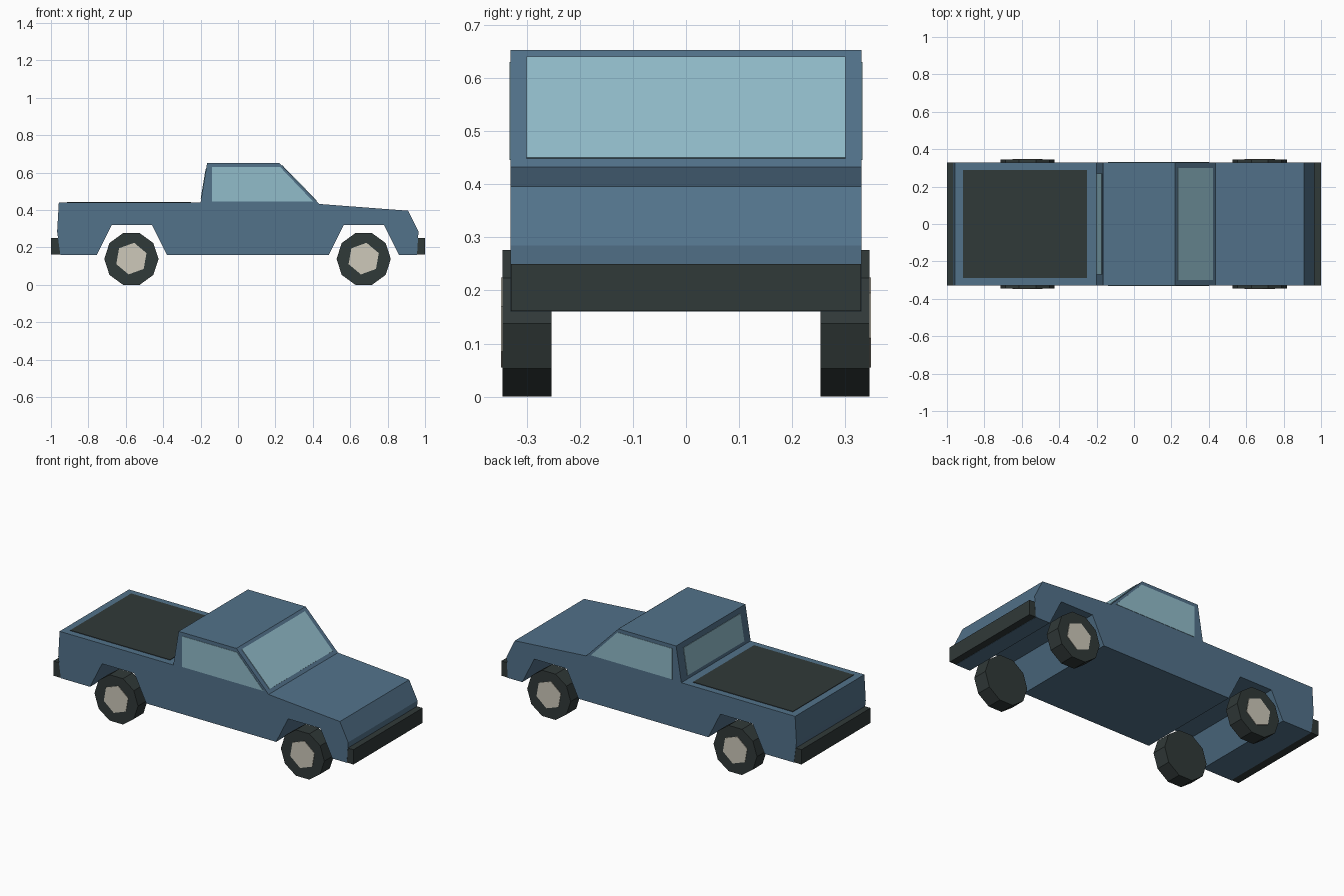
import bpy, bmesh, math
from mathutils import Vector

if "Cube" in bpy.data.objects:
    bpy.data.objects.remove(bpy.data.objects["Cube"])


def material(name, rgb):
    m = bpy.data.materials.new(name)
    m.diffuse_color = (*rgb, 1)
    m.use_nodes = True
    m.node_tree.nodes["Principled BSDF"].inputs["Base Color"].default_value = m.diffuse_color
    return m


BLUE = material("body blue", (0.085, 0.168, 0.255))
GLASS = material("window glass", (0.283, 0.503, 0.591))
DARK = material("dark rubber", (0.030, 0.041, 0.040))
HUB = material("hub beige", (0.610, 0.578, 0.490))
HALF = 0.33  # half the body width


def prism(name, points, vec, mat):
    """Extrude a flat outline along a vector into a closed solid."""
    bm = bmesh.new()
    face = bm.faces.new([bm.verts.new(p) for p in points])
    new = bmesh.ops.extrude_face_region(bm, geom=[face], use_keep_orig=True)["geom"]
    bmesh.ops.translate(bm, vec=Vector(vec),
                        verts=[v for v in new if isinstance(v, bmesh.types.BMVert)])
    bmesh.ops.recalc_face_normals(bm, faces=bm.faces)
    mesh = bpy.data.meshes.new(name)
    bm.to_mesh(mesh)
    bm.free()
    mesh.materials.append(mat)
    obj = bpy.data.objects.new(name, mesh)
    bpy.context.collection.objects.link(obj)
    return obj


def side_prism(name, outline, y0, y1, mat):
    return prism(name, [(x, y0, z) for x, z in outline], (0, y1 - y0, 0), mat)


def circle(cx, cz, r, n, turn=0.0):
    return [(cx + r * math.cos(turn + math.tau * i / n),
             cz + r * math.sin(turn + math.tau * i / n)) for i in range(n)]


# Body shell with wheel arches cut through the side profile
profile = [(-0.95, 0.16), (-0.967, 0.285), (-0.958, 0.44), (-0.2, 0.44),
           (-0.165, 0.652), (0.22, 0.652), (0.435, 0.432), (0.91, 0.396),
           (0.965, 0.285), (0.957, 0.16), (0.86, 0.16), (0.78, 0.32),
           (0.565, 0.32), (0.485, 0.16), (-0.38, 0.16), (-0.46, 0.32),
           (-0.675, 0.32), (-0.755, 0.16)]
side_prism("body", profile, -HALF, HALF, BLUE)

# Cargo bed floor
bed = [(-0.915, -0.29), (-0.25, -0.29), (-0.25, 0.29), (-0.915, 0.29)]
prism("cargo_bed", [(x, y, 0.437) for x, y in bed], (0, 0, 0.006), DARK)

# Bumpers, just inside the body sides
for name, x0, x1 in (("rear_bumper", -1.0, -0.94), ("front_bumper", 0.945, 1.0)):
    side_prism(name, [(x0, 0.161), (x1, 0.161), (x1, 0.25), (x0, 0.25)],
               -HALF + 0.001, HALF - 0.001, DARK)

# Side windows
side_glass = [(-0.14, 0.445), (-0.14, 0.63), (0.225, 0.63), (0.402, 0.445)]
for side, label in ((-1, "right"), (1, "left")):
    side_prism("side_window_" + label, side_glass,
               side * (HALF - 0.003), side * (HALF + 0.002), GLASS)


def sloped_window(name, low, high, z0, z1, half):
    """Thin pane lying on the slope between two profile points."""
    slope = Vector((high[0] - low[0], 0, high[1] - low[1]))
    normal = Vector((slope.z, 0, -slope.x)).normalized()
    if normal.x * low[0] < 0:
        normal.negate()

    def at(z, y):
        t = (z - low[1]) / (high[1] - low[1])
        return Vector((low[0] + slope.x * t, y, z)) - normal * 0.003
    pts = [at(z0, -half), at(z0, half), at(z1, half), at(z1, -half)]
    prism(name, pts, normal * 0.006, GLASS)


sloped_window("windscreen", (0.435, 0.432), (0.22, 0.652), 0.448, 0.638, 0.30)
sloped_window("rear_window", (-0.2, 0.44), (-0.165, 0.652), 0.46, 0.62, 0.27)

# Ten-sided wheels with six-sided hubcaps
for x, axle in ((-0.57, "rear"), (0.672, "front")):
    for side, label in ((-1, "right"), (1, "left")):
        side_prism(f"{axle}_{label}_tyre", circle(x, 0.138, 0.145, 10),
                   side * 0.253, side * 0.345, DARK)
        turn = math.radians(20 if side < 0 else 160)
        side_prism(f"{axle}_{label}_hubcap", circle(x, 0.14, 0.086, 6, turn),
                   side * 0.342, side * 0.348, HUB)
